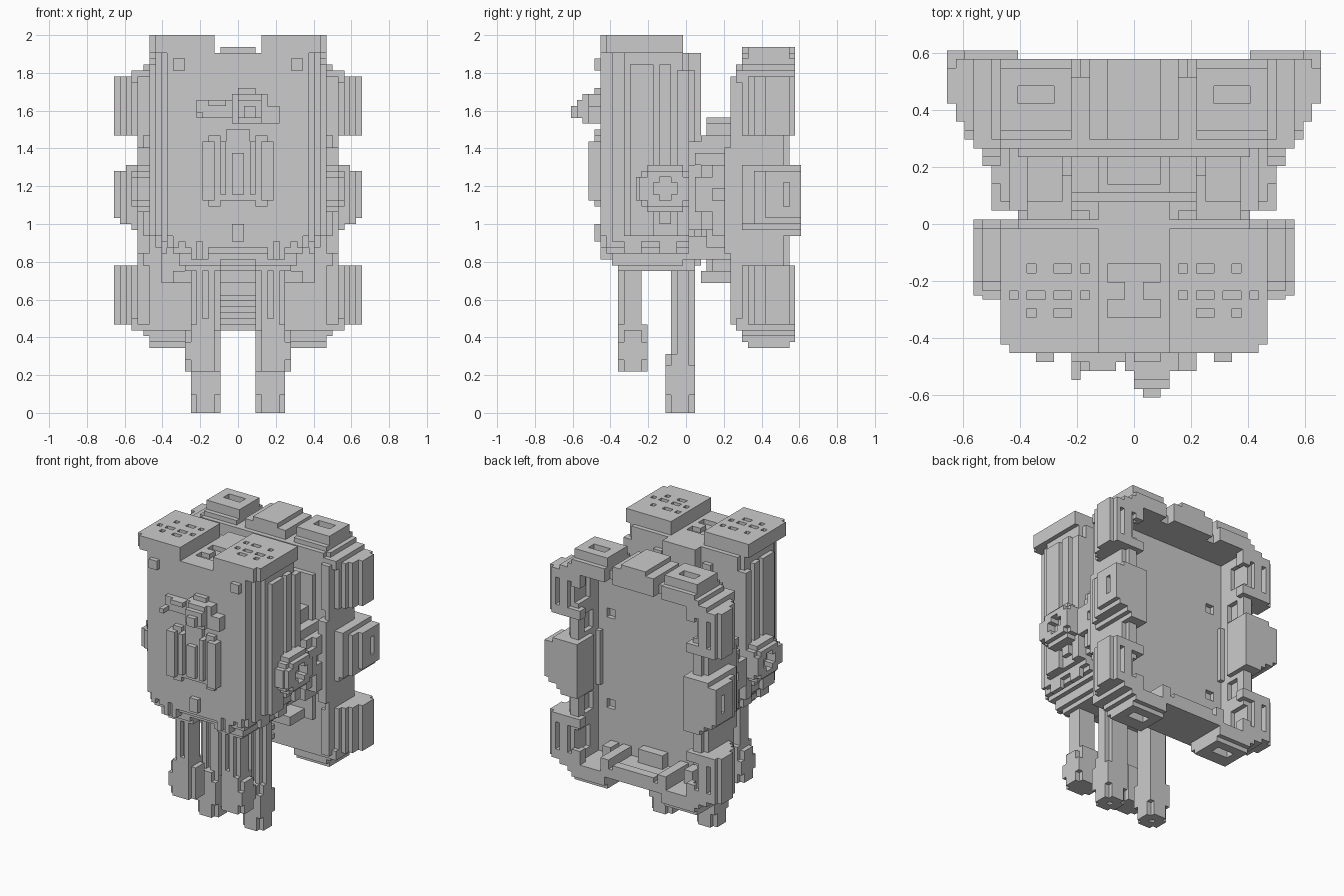
import bpy, bmesh
from itertools import product

V = 1 / 32          # one block unit; x centred, y counted from the front, z from the floor
Y0 = 19.5


def mirror_x(boxes):
    return boxes + [(-b[1], -b[0]) + tuple(b[2:]) for b in boxes]


def flip_z(boxes, total=72):
    return boxes + [b[:4] + (total - b[5], total - b[4]) for b in boxes]


def part(name, add, cut=(), mirror=True):
    """Union of boxes minus cut boxes (x0,x1,y0,y1,z0,z1), outer skin only."""
    add, cut = list(add), list(cut)
    if mirror:
        add, cut = mirror_x(add), mirror_x(cut)
    grid = [sorted({v for b in add + cut for v in b[2 * a:2 * a + 2]}) for a in range(3)]
    index = [{v: i for i, v in enumerate(g)} for g in grid]

    def cells(b):
        return product(*[range(index[a][b[2 * a]], index[a][b[2 * a + 1]]) for a in range(3)])

    solid = set()
    for b in add:
        solid.update(cells(b))
    for b in cut:
        solid.difference_update(cells(b))
    bm = bmesh.new()
    verts = {}

    def vert(k):
        if k not in verts:
            x, y, z = (grid[a][k[a]] for a in range(3))
            verts[k] = bm.verts.new((x * V, (y - Y0) * V, z * V))
        return verts[k]

    for c in sorted(solid):
        for a in range(3):
            u, w = (a + 1) % 3, (a + 2) % 3
            for side in (0, 1):
                n = list(c)
                n[a] += 1 if side else -1
                if tuple(n) in solid:
                    continue
                loop = []
                for du, dw in ((0, 0), (1, 0), (1, 1), (0, 1)):
                    k = list(c)
                    k[a] += side
                    k[u] += du
                    k[w] += dw
                    loop.append(vert(tuple(k)))
                bm.faces.new(loop if side else loop[::-1])
    mesh = bpy.data.meshes.new(name)
    bm.to_mesh(mesh)
    bm.free()
    obj = bpy.data.objects.new(name, mesh)
    bpy.context.collection.objects.link(obj)
    return obj


# Torso with stepped corners, side ribs, a back spine and a sunken pattern on top
part("torso", [
    (-12, 12, 5, 20, 30, 61), (-13, 13, 7, 20, 30, 61), (-14, 14, 9, 19, 30, 61),
    (13, 15, 10, 14, 30, 59), (13, 15, 15, 17, 32, 59), (13, 15, 18, 20, 30, 58),
    (-4, 4, 19, 22, 26, 61), (5, 7, 19, 21, 30, 58),
    (9, 11, 4, 5, 58, 60), (-1, 1, 4, 5, 29, 32)],
    [(-3, 3, 9, 11, 60, 61), (-3, 3, 13, 15, 60, 61), (-1, 1, 11, 13, 60, 61)])

# Two head caps with sunken slots
slots = [(x0, x1, y, y + 1, 63, 64) for y, row in (
    (9, ((7, 9), (11, 12))), (11, ((5, 6), (7, 9), (10, 12), (13, 14))),
    (14, ((5, 6), (7, 9), (11, 12)))) for x0, x1 in row]
part("head_cap", [(4, 14, 5, 19, 61, 64), (14, 15, 6, 19, 61, 64)], slots)

# Chest panel with columns
part("chest_panel", [
    (-6, 6, 4, 5, 36, 46), (4, 6, 3, 5, 36, 46), (2, 3, 3, 5, 37, 46),
    (-1, 1, 3, 5, 37, 44), (-2, 2, 4, 5, 46, 48), (3, 5, 4, 5, 35, 47)])

# Abstract raised relief above the panel
part("chest_relief", [
    (-7, -1, 4, 5, 50, 53), (-7, -6, 2, 5, 50, 51), (-5, -2, 3, 5, 52, 53),
    (-1, 5, 3, 5, 49, 54), (0, 3, 4, 5, 54, 55), (0, 4, 2, 5, 49, 54),
    (0, 4, 1, 5, 50, 53), (1, 3, 0, 5, 50, 52), (5, 7, 3, 5, 49, 52)], mirror=False)

# Round side bosses with a cross-shaped hollow
part("side_boss", [
    (14, 17, 11, 20, 36, 40), (14, 17, 12, 20, 35, 41), (14, 17, 13, 19, 34, 42),
    (17, 18, 11.5, 20, 36, 40), (17, 18, 13, 19, 35, 41)],
    [(16, 18, 15, 17, 36, 40), (16, 18, 14, 18, 37, 39)])

# Tapered hips
part("hips", [
    (-13, 13, 7, 20, 29, 30), (-12, 12, 6, 20, 28, 30), (-11, 11, 5, 20, 28, 30),
    (-11, 11, 6, 20, 27, 28), (-10, 10, 7, 20, 26, 28), (3, 10, 7, 19, 25, 26),
    (3, 9, 8, 21, 24, 26), (12, 13, 9, 12, 27, 29), (12, 13, 15, 18, 27, 29),
    (5, 8, 5, 7, 26, 28), (-3, 3, 18, 22, 25, 28)],
    [(6, 7, 5, 6, 26, 29), (9, 10, 5, 6, 28, 29)])

# Shorter front legs and longer rear legs
part("front_leg", [
    (4, 7, 8, 12, 14, 25), (7, 8, 9, 12, 14, 25),
    (4, 8, 8, 13, 7, 15), (3, 9, 9, 12, 7, 14), (7, 9, 8, 13, 9, 12)],
    [(5, 6, 8, 9, 16, 25)])
part("rear_leg", [
    (3, 7, 17, 21, 8, 25), (7, 8, 18, 20, 8, 25),
    (4, 7, 16, 21, 0, 10), (3, 8, 17, 20, 0, 10), (3, 8, 16, 21, 3, 8)],
    [(5, 6, 17, 18, 10, 25), (5, 6, 18, 19, 0, 1)])

# Block joining torso and back shell
part("connector", [
    (-7, 7, 22, 28, 26, 47), (-4, 4, 23, 28, 24, 50), (4, 7, 23, 27, 44, 49),
    (7, 12, 20, 25, 42, 46), (8, 12, 22, 28, 44, 47), (5, 11, 22, 28, 22, 24),
    (5, 7, 24, 28, 23, 27), (8, 10, 20, 28, 26, 30)],
    [(-3, 3, 24, 27, 49, 50)])

# Side arms from torso to the outer mid pods
part("side_arm", [
    (4, 13, 20, 30, 31, 42), (12, 15, 22, 30, 31, 42), (13, 16, 24, 31, 30, 42),
    (15, 17, 26, 32, 30, 42), (12, 14, 21, 28, 42, 44), (12, 14, 23, 29, 28, 31),
    (14, 16, 21, 25, 34, 40)],
    [(15, 16, 24, 26, 36, 38)])
part("mid_pod", [
    (14, 18, 29, 39, 31, 42), (14, 19, 29, 39, 32, 42), (14, 20, 31, 39, 32, 41),
    (14, 21, 33, 39, 33, 41), (13, 17, 33, 39, 30, 42)],
    [(20, 21, 36, 37, 35, 39)])

# Back plate with small square dimples
part("back_plate", [(-15, 15, 28, 30, 14, 59), (-13, 13, 27, 28, 22, 54)],
     flip_z([(10, 12, 29, 30, 45, 47)]))

# Stepped top and bottom walls of the back shell, with corner domes
domes = [(7, 16, 28, 38, 57, 58), (7, 16, 29, 38, 58, 59), (7, 15, 29, 38, 59, 60),
         (7, 15, 30, 37, 60, 61), (15, 18, 28, 38, 56, 58)]
hole = (9, 13, 33, 35)
part("shell_top", domes + [
    (7, 15, 30, 37, 61, 62), (-8, 8, 28, 36, 57, 59),
    (-5, 5, 29, 38, 57, 61), (-3, 3, 29, 38, 61, 62)],
    [hole + (60, 62)])
part("shell_bottom", [b[:4] + (72 - b[5], 72 - b[4]) for b in domes] + [
    (7, 15, 30, 37, 11, 14), (-8, 8, 28, 38, 14, 16), (-5, 5, 36, 38, 15, 17),
    (6, 8, 30, 38, 15, 18), (9, 11, 30, 33, 15, 18), (-3, 3, 30, 32, 15, 19)],
    [hole + (11, 13)])

# Side walls with shallow recesses
part("shell_side", flip_z([
    (14, 16, 28, 37, 41, 58), (16, 17, 27, 36, 41, 48),
    (15, 17, 26, 29, 42, 45), (13, 15, 36, 38, 54, 58)]),
    flip_z([(14, 15, 33, 37, 50, 55), (14, 15, 32, 35, 43, 47)]))

# Four outer corner pods with vertical slots
part("corner_pod", flip_z([
    (15, 17, 27, 38, 47, 57), (15, 18, 29, 38, 47, 57), (17, 19, 30, 38, 47, 57),
    (17, 20, 31, 38, 47, 57), (18, 21, 33, 37, 47, 57), (13, 18, 36, 38, 47, 49),
    (13, 18, 36, 38, 55, 57)]),
    flip_z([(18, 19, 34, 38, 49, 55), (15, 16, 35, 38, 49, 55)]))

# Louvre slats on the lower front of the plate
part("lower_slats", [(-3, 3, 27, 28, z, z + 1) for z in (15, 17, 19)], mirror=False)
